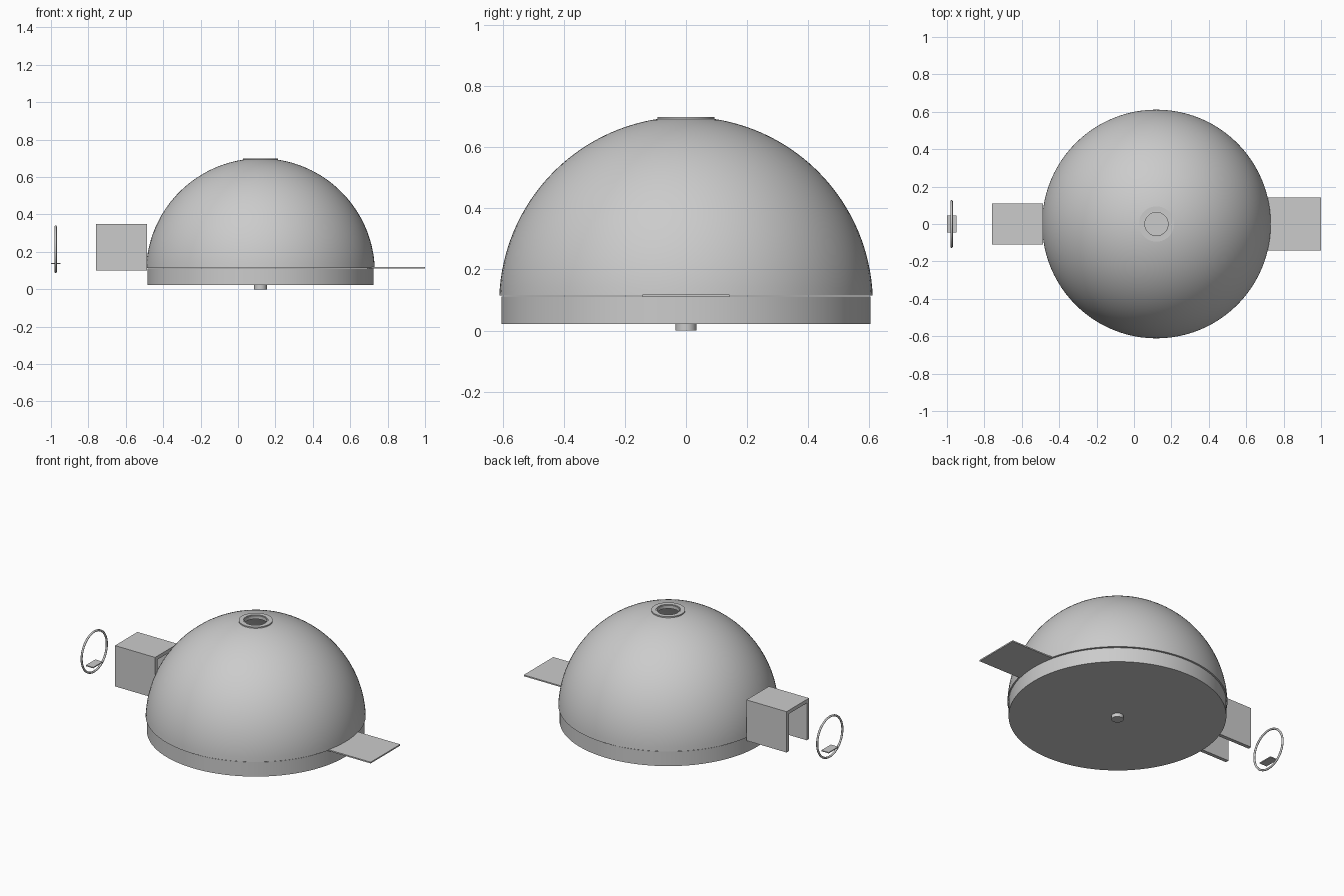
import bpy, bmesh, math

if "Cube" in bpy.data.objects:
    bpy.data.objects.remove(bpy.data.objects["Cube"])

CX = 0.12   # dome axis


def finish(bm, name, smooth=True):
    bmesh.ops.recalc_face_normals(bm, faces=bm.faces)
    me = bpy.data.meshes.new(name)
    bm.to_mesh(me)
    bm.free()
    ob = bpy.data.objects.new(name, me)
    bpy.context.collection.objects.link(ob)
    if smooth:
        bpy.ops.object.select_all(action='DESELECT')
        ob.select_set(True)
        bpy.context.view_layer.objects.active = ob
        bpy.ops.object.shade_smooth_by_angle(angle=math.radians(35))
    return ob


def lathe(name, profile, closed=True, n=96):
    """Spin an (r, z) profile around the dome axis."""
    bm = bmesh.new()
    vs = [bm.verts.new((CX + r, 0, z)) for r, z in profile]
    pairs = list(zip(vs, vs[1:])) + ([(vs[-1], vs[0])] if closed else [])
    edges = [bm.edges.new(p) for p in pairs]
    bmesh.ops.spin(bm, geom=vs + edges, cent=(CX, 0, 0), axis=(0, 0, 1),
                   angle=math.tau, steps=n, use_duplicate=False)
    bmesh.ops.remove_doubles(bm, verts=bm.verts, dist=1e-5)
    return finish(bm, name)


def box(name, x0, x1, y0, y1, z0, z1):
    bm = bmesh.new()
    bmesh.ops.create_cube(bm, size=1)
    for v in bm.verts:
        v.co = (x1 if v.co.x > 0 else x0, y1 if v.co.y > 0 else y0,
                z1 if v.co.z > 0 else z0)
    return finish(bm, name, False)


def dome_arc(radius, z_low, r_hole, cz=0.088, n=32):
    a0 = math.asin((z_low - cz) / radius)
    a1 = math.acos(r_hole / radius)
    return [(radius * math.cos(a), cz + radius * math.sin(a))
            for a in (a0 + (a1 - a0) * i / n for i in range(n + 1))]


# Hollow dome shell with a hole at the top
lathe("dome_shell", dome_arc(0.612, 0.115, 0.062) + dome_arc(0.592, 0.115, 0.062)[::-1])
# Vent collar
lathe("vent_collar", [(0.068, 0.685), (0.094, 0.685), (0.094, 0.70), (0.068, 0.70)])
# Floor slab and small foot
lathe("floor_slab", [(0, 0.022), (0.605, 0.022), (0.605, 0.111), (0, 0.111)], closed=False)
lathe("foot", [(0, 0), (0.034, 0), (0.034, 0.03), (0, 0.03)], closed=False, n=32)

# Landing plate on the right
box("landing_plate", 0.69, 1.0, -0.143, 0.143, 0.1105, 0.1185)

# Entrance tunnel: upside-down U extruded along x
bm = bmesh.new()
w, t, z0, z1 = 0.109, 0.022, 0.10, 0.35
outline = [(-w, z0), (-w, z1), (w, z1), (w, z0), (w - t, z0),
           (w - t, z1 - t), (t - w, z1 - t), (t - w, z0)]
face = bm.faces.new([bm.verts.new((-0.758, y, z)) for y, z in outline])
ext = bmesh.ops.extrude_face_region(bm, geom=[face])
bmesh.ops.translate(bm, vec=(0.272, 0, 0),
                    verts=[g for g in ext["geom"] if isinstance(g, bmesh.types.BMVert)])
finish(bm, "entrance_tunnel", False)

# Hanging ring with its small perch plate
bpy.ops.mesh.primitive_torus_add(major_segments=64, minor_segments=12,
                                 major_radius=0.122, minor_radius=0.006,
                                 location=(-0.975, 0, 0.214),
                                 rotation=(0, math.pi / 2, 0))
ring = bpy.context.object
ring.name = "ring"
bpy.ops.object.shade_smooth_by_angle(angle=math.radians(60))
box("ring_perch", -1.0, -0.95, -0.046, 0.046, 0.135, 0.141)
